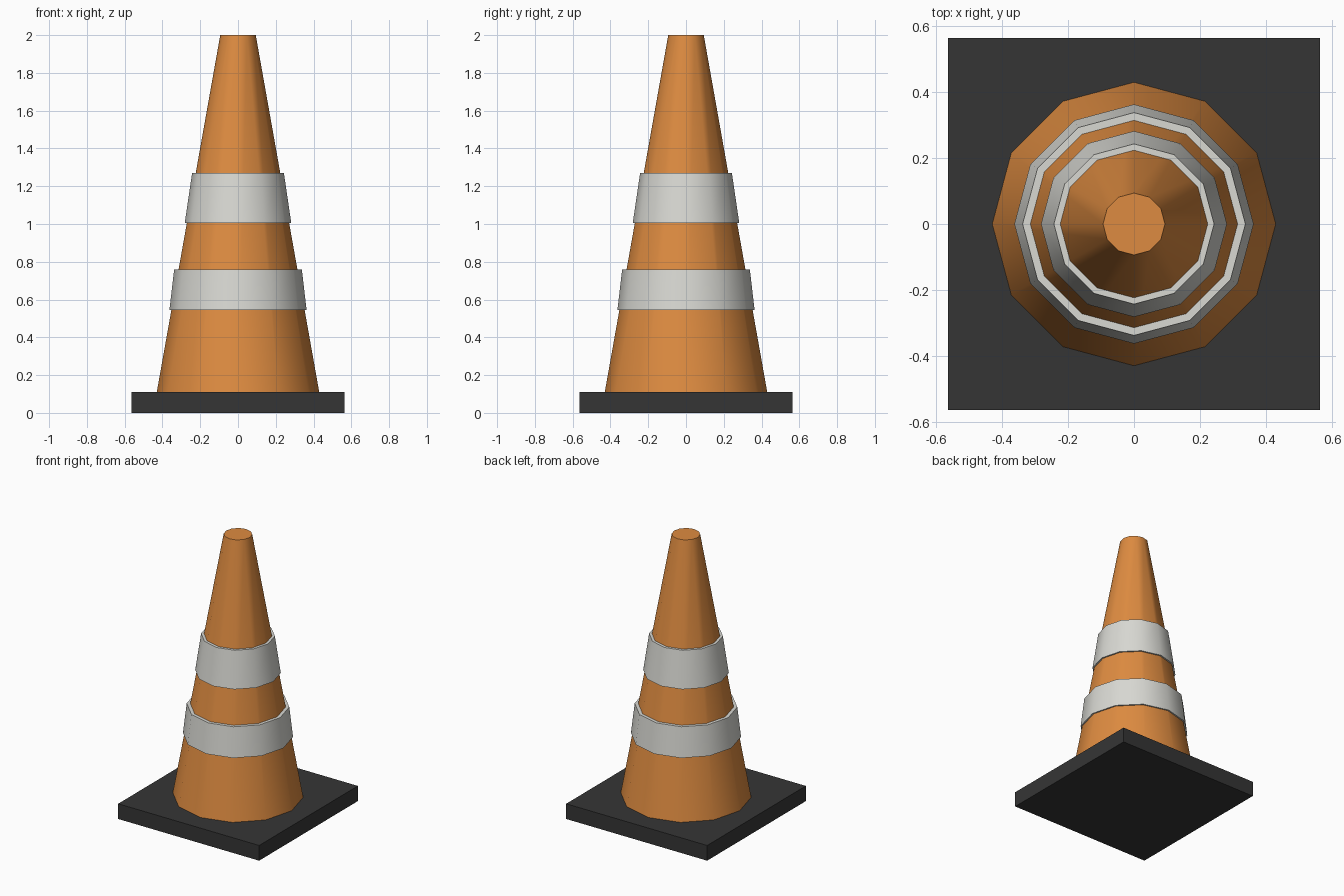
import bpy, math

if "Cube" in bpy.data.objects:
    bpy.data.objects.remove(bpy.data.objects["Cube"])

SIDES = 12
Z0, Z1, R0, R1 = 0.11, 2.0, 0.43, 0.094


def material(name, rgb):
    m = bpy.data.materials.new(name)
    m.diffuse_color = (*rgb, 1)
    m.use_nodes = True
    m.node_tree.nodes["Principled BSDF"].inputs["Base Color"].default_value = m.diffuse_color
    return m


orange = material("orange plastic", (0.73, 0.26, 0.052))
white = material("reflective white", (0.69, 0.69, 0.65))
black = material("dark rubber", (0.036, 0.036, 0.036))


def cone_radius(z):
    return R0 + (R1 - R0) * (z - Z0) / (Z1 - Z0)


def lathe(name, profile, mat, closed):
    """Spin (radius, z) points round z; closed loops the profile, else caps both ends."""
    n = len(profile)
    verts = [(r * math.cos(2 * math.pi * i / SIDES), r * math.sin(2 * math.pi * i / SIDES), z)
             for r, z in profile for i in range(SIDES)]
    faces = []
    for k in range(n if closed else n - 1):
        a, b = k * SIDES, (k + 1) % n * SIDES
        for i in range(SIDES):
            j = (i + 1) % SIDES
            faces.append((a + i, a + j, b + j, b + i))
    if not closed:
        faces.append(tuple(reversed(range(SIDES))))
        faces.append(tuple(range((n - 1) * SIDES, n * SIDES)))
    me = bpy.data.meshes.new(name)
    me.from_pydata(verts, [], faces)
    me.materials.append(mat)
    ob = bpy.data.objects.new(name, me)
    bpy.context.collection.objects.link(ob)
    bpy.ops.object.select_all(action='DESELECT')
    ob.select_set(True)
    bpy.context.view_layer.objects.active = ob
    bpy.ops.object.shade_smooth_by_angle(angle=math.radians(40))
    return ob


# square rubber foot
bpy.ops.mesh.primitive_cube_add(size=1, location=(0, 0, Z0 / 2))
base = bpy.context.object
base.name = "base_plate"
base.scale = (1.13, 1.13, Z0)
base.data.materials.append(black)

# tapered body
lathe("cone_body", [(R0, Z0), (R1, Z1)], orange, False)

# reflective collars, flaring away from the body at the top
for name, zb, zt, rb, rt in (("lower_band", 0.545, 0.76, 0.363, 0.338),
                             ("upper_band", 1.005, 1.27, 0.282, 0.243)):
    lathe(name, [(rb, zb), (rt, zt), (cone_radius(zt) - 0.002, zt),
                 (cone_radius(zb) - 0.002, zb)], white, True)
